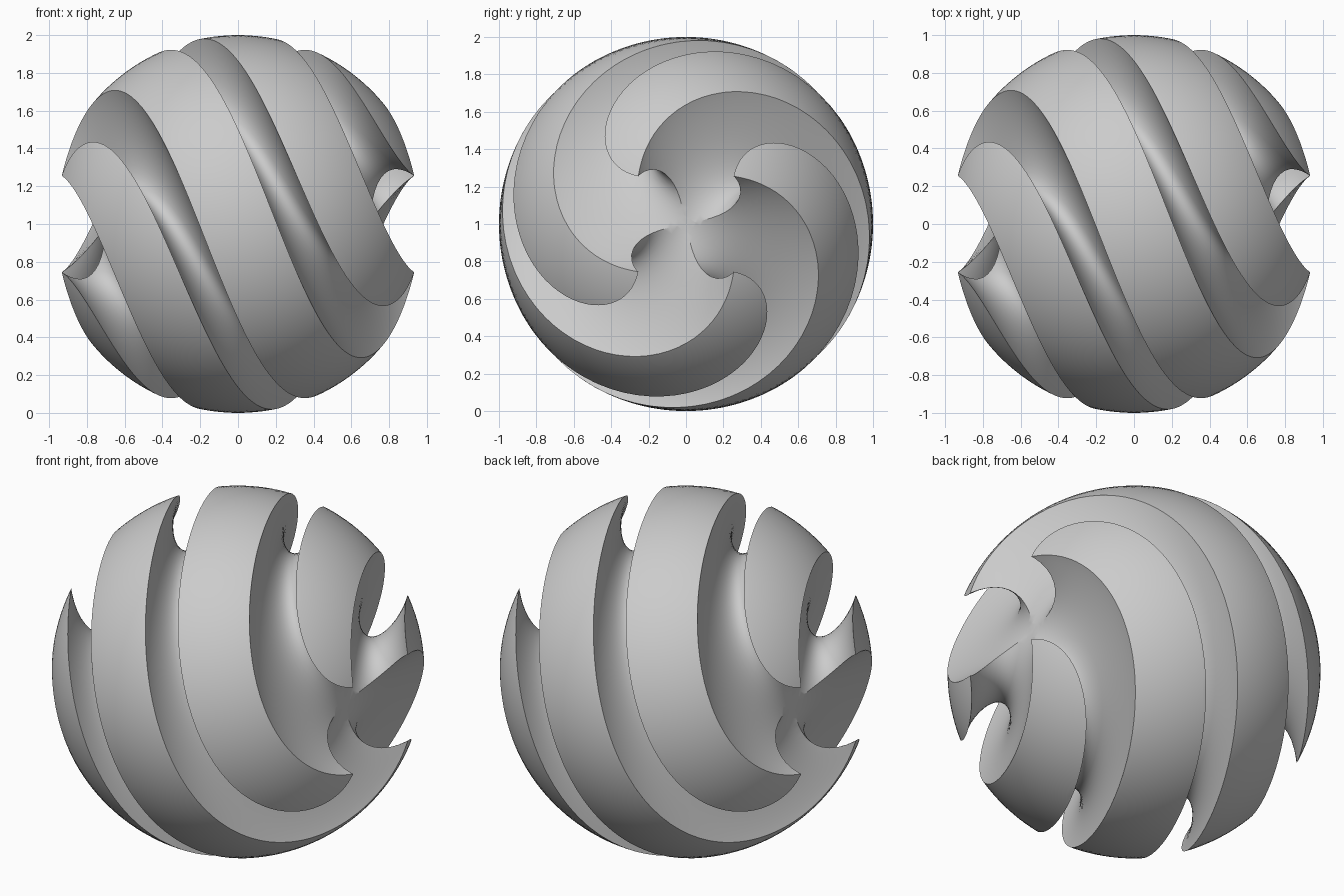
import bpy, bmesh
from math import radians, pi
from mathutils import Matrix

if "Cube" in bpy.data.objects:
    bpy.data.objects.remove(bpy.data.objects["Cube"])

GROOVE_PATH = 0.957     # radius of the ring each groove follows
GROOVE_RADIUS = 0.2555  # half width of a groove
TWIST = radians(270) / 1.865  # turn per unit of length along x

# ball with its poles on the x axis
bpy.ops.mesh.primitive_uv_sphere_add(segments=160, ring_count=100, radius=1,
                                     rotation=(0, pi / 2, 0))
ball = bpy.context.object
ball.name = "twisted_grooved_ball"
bpy.ops.object.transform_apply(rotation=True)

# two crossed rings cut four straight grooves from pole to pole
cutters = []
for i, angle in enumerate((45, -45)):
    bpy.ops.mesh.primitive_torus_add(major_segments=180, minor_segments=48,
                                     major_radius=GROOVE_PATH, minor_radius=GROOVE_RADIUS)
    ring = bpy.context.object
    ring.name = "groove_cutter"
    ring.hide_render = True
    ring.data.transform(Matrix.Rotation(radians(angle), 4, 'X')
                        @ Matrix.Rotation(radians(0.37 + 0.5 * i), 4, 'Z'))
    cutters.append(ring)
    cut = ball.modifiers.new("groove", 'BOOLEAN')
    cut.operation = 'DIFFERENCE'
    cut.solver = 'EXACT'
    cut.object = ring

# apply the cuts
deps = bpy.context.evaluated_depsgraph_get()
ball_mesh = bpy.data.meshes.new_from_object(ball.evaluated_get(deps))
ball.modifiers.clear()
ball.data = ball_mesh
for ring in cutters:
    bpy.data.objects.remove(ring)

# twist everything around the x axis, then lift onto the ground
bm = bmesh.new()
bm.from_mesh(ball_mesh)
bmesh.ops.remove_doubles(bm, verts=bm.verts, dist=0.0005)
bmesh.ops.triangulate(bm, faces=[f for f in bm.faces if len(f.verts) > 4])
for v in bm.verts:
    v.co = Matrix.Rotation(TWIST * v.co.x, 3, 'X') @ v.co
    v.co.z += 1
bm.to_mesh(ball_mesh)
bm.free()

bpy.ops.object.select_all(action='DESELECT')
ball.select_set(True)
bpy.context.view_layer.objects.active = ball
bpy.ops.object.shade_smooth_by_angle(angle=radians(30))
